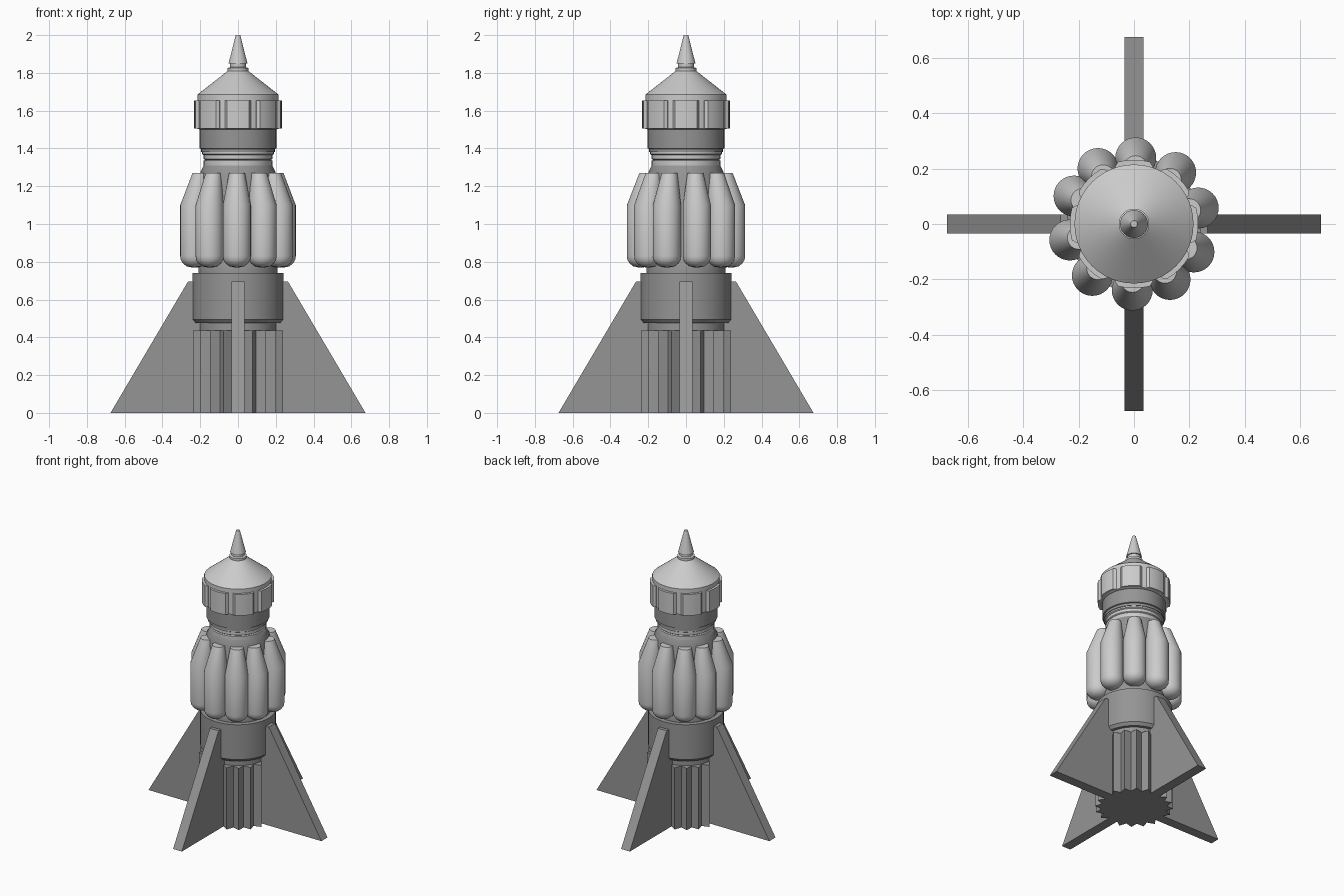
import bpy, bmesh
from math import sin, cos, radians, pi

if "Cube" in bpy.data.objects:
    bpy.data.objects.remove(bpy.data.objects["Cube"])

dark = bpy.data.materials.new("dark_grey")
dark.diffuse_color = (0.3, 0.3, 0.3, 1)
dark.use_nodes = True
dark.node_tree.nodes["Principled BSDF"].inputs["Base Color"].default_value = dark.diffuse_color


def finish(bm, name, mat=None, smooth=True):
    bmesh.ops.recalc_face_normals(bm, faces=bm.faces)
    me = bpy.data.meshes.new(name)
    bm.to_mesh(me)
    bm.free()
    ob = bpy.data.objects.new(name, me)
    bpy.context.collection.objects.link(ob)
    if mat:
        me.materials.append(mat)
    if smooth:
        bpy.context.view_layer.objects.active = ob
        ob.select_set(True)
        bpy.ops.object.shade_smooth_by_angle(angle=radians(30))
        ob.select_set(False)
    return ob


def loft(name, rings, mat=None, smooth=True):
    """Skin a stack of equal point rings and cap both ends."""
    bm = bmesh.new()
    rows = [[bm.verts.new(p) for p in ring] for ring in rings]
    n = len(rows[0])
    for a, b in zip(rows, rows[1:]):
        for i in range(n):
            j = (i + 1) % n
            bm.faces.new((a[i], a[j], b[j], b[i]))
    bm.faces.new(rows[0][::-1])
    bm.faces.new(rows[-1])
    return finish(bm, name, mat, smooth)


def circle(r, z, cx=0, cy=0, n=48):
    return [(cx + r * cos(2 * pi * i / n), cy + r * sin(2 * pi * i / n), z) for i in range(n)]


def lathe(name, profile, mat=None):
    return loft(name, [circle(r, z) for r, z in profile], mat)


# fluted engine column with 20 pointed teeth
flute = [(0.25 if i % 2 == 0 else 0.21, i * pi / 20) for i in range(40)]
loft("fluted_engine", [[(r * cos(a), r * sin(a), z) for r, a in flute] for z in (0, 0.435)],
     dark, smooth=False)

# main body
lathe("lower_body", [(0.205, 0.42), (0.205, 0.475), (0.225, 0.475), (0.242, 0.495), (0.242, 0.74),
                     (0.21, 0.74), (0.21, 0.8), (0.2, 0.82), (0.205, 1.26), (0.182, 1.31)], dark)
lathe("neck", [(0.182, 1.30), (0.182, 1.335), (0.175, 1.34), (0.182, 1.345), (0.182, 1.365),
               (0.19, 1.37), (0.19, 1.385)])
lathe("collar", [(0.195, 1.38), (0.195, 1.397), (0.203, 1.40), (0.203, 1.50)], dark)

# capsule and nose
lathe("capsule", [(0.203, 1.50), (0.215, 1.505), (0.215, 1.685), (0.055, 1.81)])
lathe("nose_base", [(0.055, 1.80), (0.055, 1.825), (0.042, 1.83), (0.042, 1.85)])
lathe("nose_spike", [(0.05, 1.85), (0.012, 2.0)])

# eight raised capsule panels with chamfered side edges
for k in range(8):
    mid = k * 45
    outline = [(0.20, 18.5), (0.217, 18.5), (0.232, 14.5), (0.232, 7), (0.232, 0),
               (0.232, -7), (0.232, -14.5), (0.217, -18.5), (0.20, -18.5)]
    rings = [[(r * cos(radians(mid + a)), r * sin(radians(mid + a)), z) for r, a in outline]
             for z in (1.505, 1.655)]
    loft(f"capsule_panel_{k + 1}", rings)

# ten booster tanks, domed below and leaning inward at the tapered top
pod = [(0.012, 0.77, 0), (0.04, 0.776, 0), (0.06, 0.792, 0), (0.071, 0.81, 0),
       (0.074, 0.83, 0), (0.074, 1.10, 0), (0.042, 1.27, 0.034)]
for k, deg in enumerate(a + turn for turn in (0, 180) for a in (14, 51, 88.5, 123, 155)):
    c, s = cos(radians(deg)), sin(radians(deg))
    loft(f"booster_tank_{k + 1}",
         [circle(r, z, (0.239 - d) * c, (0.239 - d) * s, 32) for r, z, d in pod])

# four swept fins
fin = [(0.16, 0), (0.675, 0), (0.265, 0.695), (0.16, 0.695)]
for k in range(4):
    c, s = round(cos(k * pi / 2)), round(sin(k * pi / 2))
    loft(f"fin_{k + 1}", [[(c * r - s * t, s * r + c * t, z) for r, z in fin]
                          for t in (-0.034, 0.034)], dark, smooth=False)
